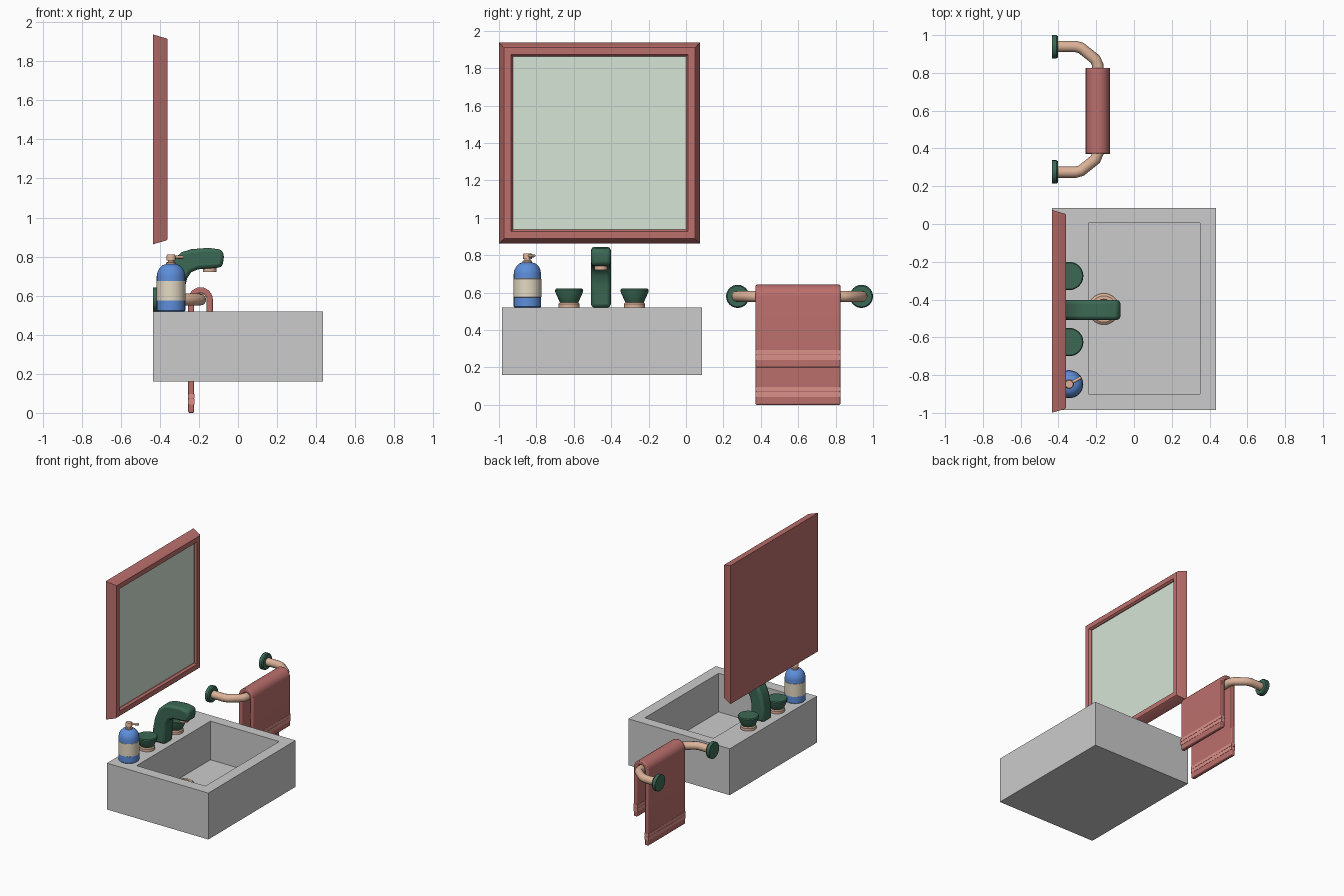
import bpy, bmesh, math
from mathutils import Vector

if "Cube" in bpy.data.objects:
    bpy.data.objects.remove(bpy.data.objects["Cube"])


def mat(name, *rgb):
    m = bpy.data.materials.new(name)
    m.diffuse_color = (*rgb, 1)
    m.use_nodes = True
    m.node_tree.nodes["Principled BSDF"].inputs["Base Color"].default_value = m.diffuse_color
    return m


RED = mat("red", .5, .16, .15)
STRIPE = mat("stripe", .72, .28, .25)
GREEN = mat("green", .045, .14, .09)
TAN = mat("tan", .72, .45, .32)
BLUE = mat("blue", .11, .27, .7)
CREAM = mat("cream", .78, .7, .55)
GLASS = mat("glass", .68, .78, .68)


def finish(o, m, bevel=0, segs=2, angle=35):
    if m:
        o.data.materials.append(m)
    bpy.ops.object.select_all(action='DESELECT')
    o.select_set(True)
    bpy.context.view_layer.objects.active = o
    if bevel:
        b = o.modifiers.new("bevel", 'BEVEL')
        b.width, b.segments, b.angle_limit = bevel, segs, math.radians(40)
        b.limit_method = 'ANGLE'
    bpy.ops.object.shade_smooth_by_angle(angle=math.radians(angle))
    return o


def loft(name, loops, m=None, **kw):
    """Bridge equal-length loops and cap both ends."""
    bm = bmesh.new()
    rings = [[bm.verts.new(p) for p in lp] for lp in loops]
    n = len(rings[0])
    for a, b in zip(rings, rings[1:]):
        for i in range(n):
            j = (i + 1) % n
            bm.faces.new((a[i], a[j], b[j], b[i]))
    bm.faces.new(rings[0])
    bm.faces.new(rings[-1])
    bmesh.ops.recalc_face_normals(bm, faces=bm.faces)
    me = bpy.data.meshes.new(name)
    bm.to_mesh(me)
    bm.free()
    o = bpy.data.objects.new(name, me)
    bpy.context.collection.objects.link(o)
    return finish(o, m, **kw)


def lathe(name, profile, centre, m, n=32, axis=(0, 0, 1)):
    """Profile of (radius, distance along axis) turned about the axis."""
    q = Vector((0, 0, 1)).rotation_difference(Vector(axis))
    loops = []
    for r, h in profile:
        ang = [2 * math.pi * i / n for i in range(n)]
        loops.append([Vector(centre) + q @ Vector((r * math.cos(t), r * math.sin(t), h)) for t in ang])
    return loft(name, loops, m)


def prism(name, profile, y0, y1, m, **kw):
    """x-z profile extruded along y."""
    return loft(name, [[(x, y, z) for x, z in profile] for y in (y0, y1)], m, **kw)


def rect(x0, x1, y0, y1, z):
    return [(x0, y0, z), (x1, y0, z), (x1, y1, z), (x0, y1, z)]


def square_x(h, x, y=-.4625, z=1.4):
    return [(x, y - h, z - h), (x, y + h, z - h), (x, y + h, z + h), (x, y - h, z + h)]


# Sink block with a straight-walled basin
outer, inner = (-.435, .435, -.985, .085), (-.24, .35, -.90, .005)
loft("sink", [rect(*outer, .16), rect(*outer, .52), rect(*inner, .52), rect(*inner, .22)])
lathe("drain", [(.083, 0), (.083, .01), (.07, .02), (.052, .02), (.045, .008)], (-.16, -.45, .22), TAN)

# Mirror: sloped frame and recessed glass
loft("mirror_frame", [square_x(h, x) for h, x in
     [(.537, -.435), (.517, -.366), (.511, -.36), (.474, -.36), (.463, -.375), (.463, -.405)]], RED)
loft("mirror_glass", [square_x(.463, -.404), square_x(.463, -.38)], GLASS)

# Faucet
spout = [(-.385, .52), (-.275, .52), (-.272, .64), (-.26, .69), (-.24, .72), (-.205, .735), (-.08, .745),
         (-.072, .80), (-.08, .835), (-.15, .845), (-.24, .838), (-.29, .822), (-.335, .78), (-.365, .71), (-.382, .62)]
prism("faucet", spout, -.508, -.402, GREEN, bevel=.018)
lathe("faucet_outlet", [(.035, .722), (.035, .75)], (-.145, -.455, 0), TAN)

# Tap handles
for side, y in (("left", -.625), ("right", -.275)):
    lathe(side + "_tap_base", [(.056, .52), (.056, .54), (.05, .548)], (-.343, y, 0), TAN)
    lathe(side + "_tap_handle", [(.048, .546), (.055, .56), (.074, .603), (.075, .614), (.07, .621)],
          (-.343, y, 0), GREEN)

# Soap bottle with label and pump
c = (-.343, -.848, 0)
lathe("soap_bottle", [(.068, .52), (.073, .525), (.073, .70), (.07, .72), (.06, .74), (.045, .755), (.025, .762)], c, BLUE)
lathe("soap_label", [(.073, .575), (.0745, .576), (.0745, .674), (.073, .675)], c, CREAM)
lathe("pump_neck", [(.025, .758), (.025, .77), (.016, .772), (.016, .785)], c, TAN, 20)
lathe("pump_head", [(.024, .78), (.024, .803), (.02, .81)], c, TAN, 20)
lathe("pump_nozzle", [(.009, 0), (.008, .072)], (c[0], c[1], .797), TAN, 12, (.87, .5, 0))

# Towel rail: bent tube and wall flanges
YM, ZR, XR = .607, .58, -.192
half = [(-.415, .333), (-.31, .333), (-.28, .325), (-.205, .265), (XR, .235)]
path = half + [(x, -d) for x, d in reversed(half)]
cu = bpy.data.curves.new("towel_rail", 'CURVE')
cu.dimensions, cu.bevel_depth, cu.bevel_resolution, cu.use_fill_caps = '3D', .03, 4, True
sp = cu.splines.new('POLY')
sp.points.add(len(path) - 1)
for p, (x, d) in zip(sp.points, path):
    p.co = (x, YM + d, ZR, 1)
rail = bpy.data.objects.new("towel_rail", cu)
bpy.context.collection.objects.link(rail)
bpy.context.view_layer.objects.active = rail
rail.select_set(True)
bpy.ops.object.convert(target='MESH')
finish(bpy.context.object, TAN, angle=50)
for side, s in (("near", -1), ("far", 1)):
    lathe(side + "_rail_flange", [(.062, 0), (.062, .024), (.056, .032)], (-.435, YM + s * .331, ZR), GREEN, 24, (1, 0, 0))


# Towel folded over the rail: long back flap, short front flap
def arc(r):
    return [(XR - r * math.cos(math.pi * i / 12), ZR + r * math.sin(math.pi * i / 12)) for i in range(13)]


RO, RI, Y0, Y1 = .063, .032, .372, .826
towel = [(XR - RO, 0)] + arc(RO) + [(XR + RO, .2), (XR + RI, .2)] + arc(RI)[::-1] + [(XR - RI, 0)]
prism("towel", towel, Y0, Y1, RED, bevel=.007)

# Woven stripes, slightly proud of each flap
for flap, x, z in (("back", XR - (RO + RI) / 2, .043), ("front", XR + (RO + RI) / 2, .24)):
    for k, (a, b) in enumerate(((0, .027), (.03, .053))):
        t = (RO - RI) / 2 + .0015
        r = (x - t, x + t, Y0 - .001, Y1 + .001)
        loft(f"towel_{flap}_stripe_{k + 1}", [rect(*r, z + a), rect(*r, z + b)], STRIPE)
